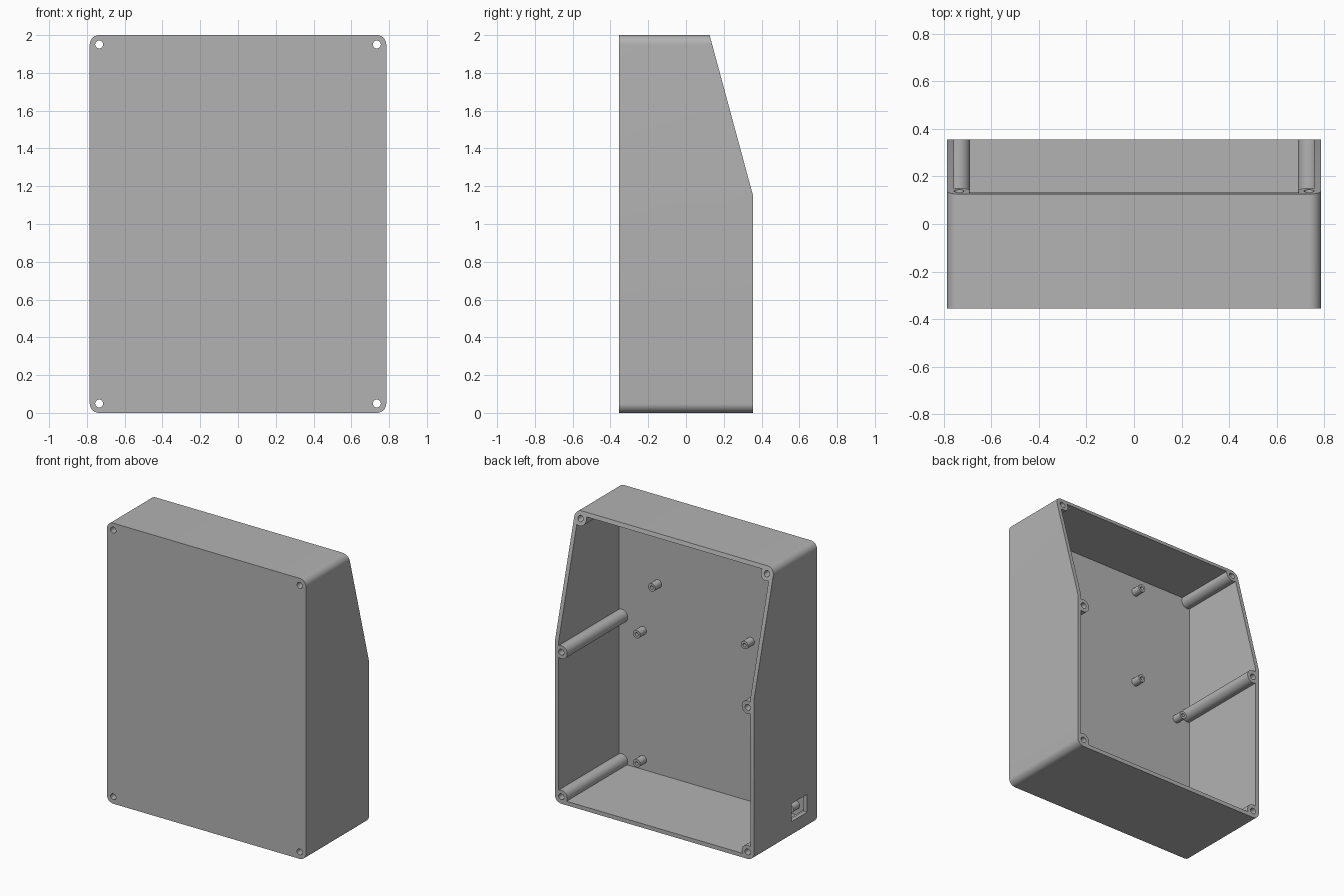
import bpy, bmesh
from math import sin, cos, pi, radians
from mathutils import Vector

old = bpy.data.objects.get("Cube")
if old:
    bpy.data.objects.remove(old, do_unlink=True)

W, D, H = 0.785, 0.355, 2.0     # half width, half depth, height
T, R = 0.0286, 0.05             # wall thickness, corner radius

grey = bpy.data.materials.new("plain grey")
grey.use_nodes = True
grey.diffuse_color = (0.45, 0.45, 0.45, 1)
grey.node_tree.nodes["Principled BSDF"].inputs["Base Color"].default_value = (0.45, 0.45, 0.45, 1)


def prism(name, points, axis, lo, hi):
    """Extrude a 2D outline along the x or y axis."""
    def place(p, d):
        return Vector((d, p[0], p[1])) if axis == "x" else Vector((p[0], d, p[1]))
    bm = bmesh.new()
    face = bm.faces.new([bm.verts.new(place(p, lo)) for p in points])
    ext = bmesh.ops.extrude_face_region(bm, geom=[face])
    verts = [g for g in ext["geom"] if isinstance(g, bmesh.types.BMVert)]
    bmesh.ops.translate(bm, verts=verts, vec=place((0, 0), hi - lo))
    bmesh.ops.recalc_face_normals(bm, faces=bm.faces)
    mesh = bpy.data.meshes.new(name)
    bm.to_mesh(mesh)
    bm.free()
    mesh.materials.append(grey)
    obj = bpy.data.objects.new(name, mesh)
    bpy.context.collection.objects.link(obj)
    return obj


def arc(cx, cz, r, start, end, n):
    return [(cx + r * cos(start + (end - start) * i / n),
             cz + r * sin(start + (end - start) * i / n)) for i in range(n + 1)]


def rod(name, x, z, r, lo, hi, n=32):
    return prism(name, arc(x, z, r, 0, 2 * pi, n)[:-1], "y", lo, hi)


def rect(a, b, c, d):
    return [(a, b), (c, b), (c, d), (a, d)]


def combine(obj, tool, operation):
    """Apply a boolean and discard the tool."""
    mod = obj.modifiers.new("cut", "BOOLEAN")
    mod.operation, mod.solver, mod.object = operation, "EXACT", tool
    bpy.ops.object.select_all(action="DESELECT")
    bpy.context.view_layer.objects.active = obj
    obj.select_set(True)
    bpy.ops.object.modifier_apply(modifier=mod.name)
    bpy.data.objects.remove(tool, do_unlink=True)


def smooth(obj):
    bpy.ops.object.select_all(action="DESELECT")
    bpy.context.view_layer.objects.active = obj
    obj.select_set(True)
    bpy.ops.object.shade_smooth_by_angle(angle=radians(30))


# Rounded outer case, hollowed from the back
outline = []
for k, (x, z) in enumerate([(W - R, H - R), (R - W, H - R), (R - W, R), (W - R, R)]):
    outline += arc(x, z, R, k * pi / 2, (k + 1) * pi / 2, 10)
case = prism("case", outline, "y", -D, D + 0.05)
combine(case, prism("cavity", rect(T - W, T, W - T, H - T), "y", T - D, D + 0.2), "DIFFERENCE")

# Screw columns at the corners and where the back bends
columns = [(s * 0.735, z) for s in (-1, 1) for z in (0.05, 1.08, 1.95)]
for x, z in columns:
    combine(case, rod("column", x, z, 0.047, -D + T / 2, D + 0.05), "UNION")

# Trim the back to the upright and sloping planes
trim = [(D, -0.1), (D, 1.15), (0.125, H), (0.071, 2.2), (1, 2.2), (1, -0.1)]
combine(case, prism("trim", trim, "x", -1, 1), "DIFFERENCE")

# Screw holes: through at the corners, blind at the bend
for x, z in columns:
    start = -0.3 if z == 1.08 else -0.5
    combine(case, rod("screw_hole", x, z, 0.021, start, 0.5, 24), "DIFFERENCE")

# Cable port in the side wall
combine(case, prism("port", rect(-0.244, 0.118, -0.067, 0.245), "x", -W - 0.1, 0.05 - W), "DIFFERENCE")
smooth(case)

# Hollow standoffs for two circuit boards
lower_board = [(x, z) for x in (-0.64, 0.568) for z in (0.1, 1.02)]
upper_board = [(-0.283, 1.17), (-0.283, 1.86), (0.449, 1.385), (0.449, 1.785)]
for i, (x, z) in enumerate(lower_board + upper_board):
    tip = T - D + 0.0715
    post = rod(f"standoff_{i + 1}", x, z, 0.0286, T - D - 0.005, tip, 24)
    combine(post, rod("pilot_hole", x, z, 0.0125, T - D + 0.005, tip + 0.1, 16), "DIFFERENCE")
    smooth(post)
